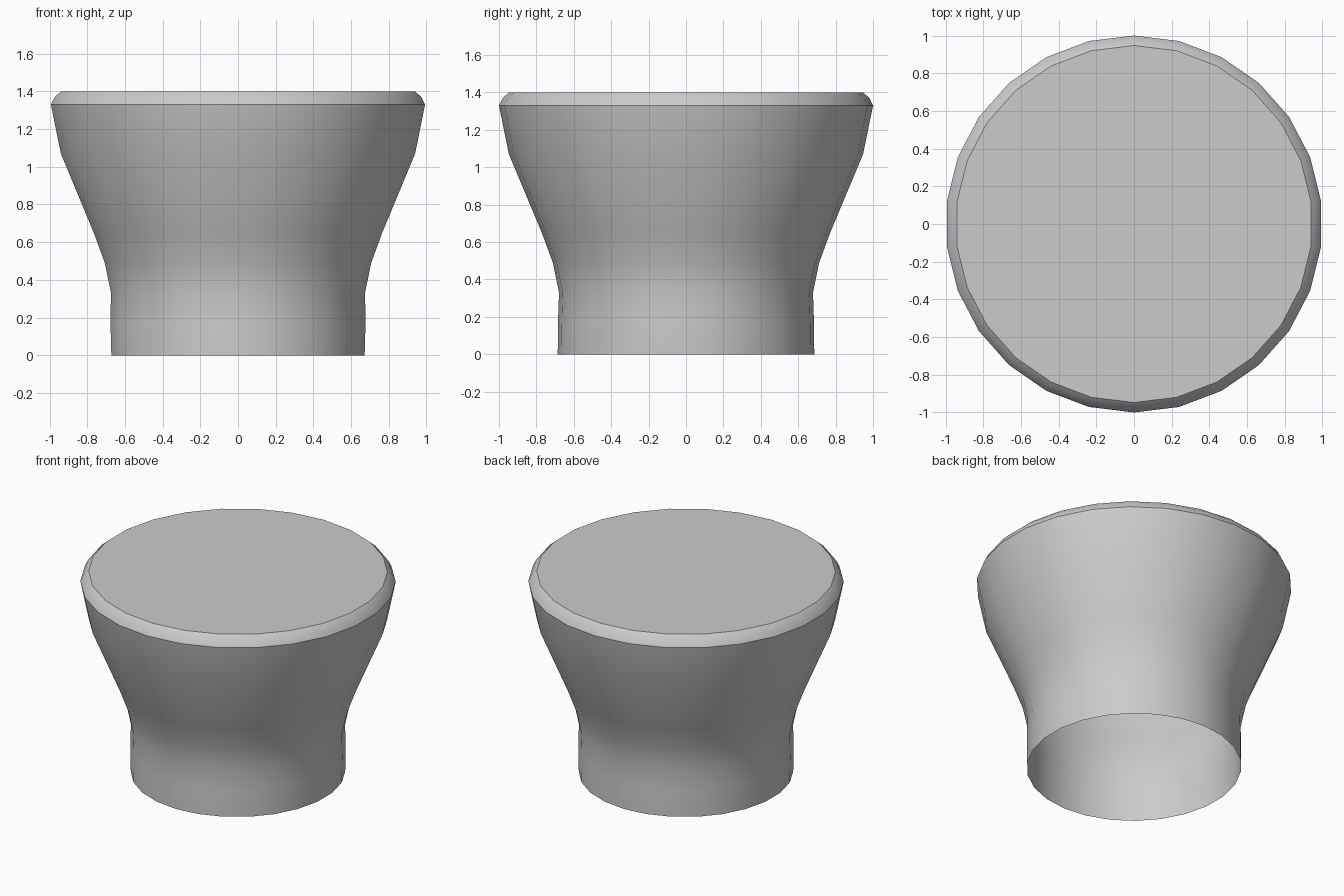
import bpy, bmesh, math

if "Cube" in bpy.data.objects:
    bpy.data.objects.remove(bpy.data.objects["Cube"])

SIDES = 26

# Profile rings: (x radius, y radius, height), from open base to top rim
PROFILE = [
    (0.677, 0.686, 0.0),
    (0.682, 0.684, 0.18),
    (0.679, 0.679, 0.33),
    (0.712, 0.712, 0.49),
    (0.771, 0.771, 0.65),
    (0.947, 0.947, 1.07),
    (1.0, 1.0, 1.33),
    (0.98, 0.98, 1.37),
    (0.947, 0.947, 1.4),
]

bm = bmesh.new()

# Corners lie on the +y and -y axes
rings = []
for rx, ry, z in PROFILE:
    ring = []
    for i in range(SIDES):
        a = math.pi / 2 + 2 * math.pi * i / SIDES
        ring.append(bm.verts.new((rx * math.cos(a), ry * math.sin(a), z)))
    rings.append(ring)

# Side wall
for low, high in zip(rings, rings[1:]):
    for i in range(SIDES):
        j = (i + 1) % SIDES
        bm.faces.new((low[i], low[j], high[j], high[i]))

# Flat top; the base stays open
bm.faces.new(rings[-1])

mesh = bpy.data.meshes.new("knob")
bm.to_mesh(mesh)
bm.free()
knob = bpy.data.objects.new("knob", mesh)
bpy.context.collection.objects.link(knob)

# Smooth wall with crisp rim edges
bpy.context.view_layer.objects.active = knob
knob.select_set(True)
bpy.ops.object.shade_smooth_by_angle(angle=math.radians(30))
